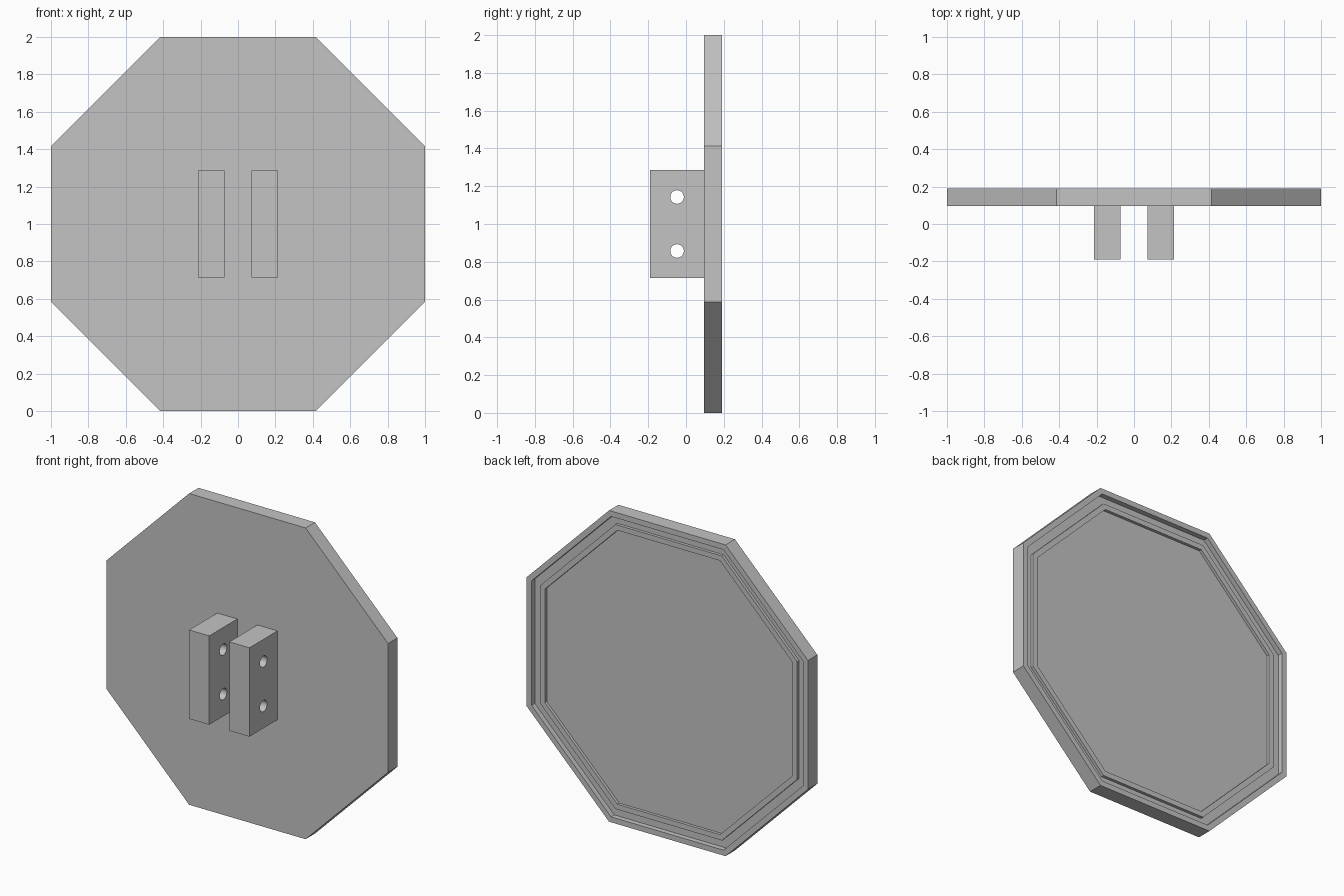
import bpy
import bmesh
from math import cos, sin, pi

old = bpy.data.objects.get("Cube")
if old:
    bpy.data.objects.remove(old)

# Single grey material
grey = bpy.data.materials.new("plain grey")
grey.use_nodes = True
grey.diffuse_color = (0.55, 0.55, 0.55, 1)
grey.node_tree.nodes["Principled BSDF"].inputs["Base Color"].default_value = grey.diffuse_color

SIDES = 8
CENTRE_Z = 1.0
FRONT, BACK = 0.095, 0.19       # plate faces along y
FLOOR = BACK - 0.033            # recessed back floor
RIDGE = FLOOR + 0.019           # top of the inner ridge


def make_object(name, bm):
    bmesh.ops.recalc_face_normals(bm, faces=bm.faces)
    mesh = bpy.data.meshes.new(name)
    bm.to_mesh(mesh)
    bm.free()
    mesh.materials.append(grey)
    obj = bpy.data.objects.new(name, mesh)
    bpy.context.collection.objects.link(obj)
    return obj


def activate(obj):
    bpy.ops.object.select_all(action='DESELECT')
    obj.select_set(True)
    bpy.context.view_layer.objects.active = obj


# Octagonal plate: rings of (distance to flat side, y) lofted front to back
profile = [(1.0, FRONT), (1.0, BACK),
           (0.965, BACK), (0.965, FLOOR),
           (0.914, FLOOR), (0.914, RIDGE),
           (0.88, RIDGE), (0.88, FLOOR)]
bm = bmesh.new()
rings = []
for apothem, y in profile:
    r = apothem / cos(pi / SIDES)
    angles = [(i + 0.5) * 2 * pi / SIDES for i in range(SIDES)]
    rings.append([bm.verts.new((r * cos(a), y, CENTRE_Z + r * sin(a))) for a in angles])
for a, b in zip(rings, rings[1:]):
    for i in range(SIDES):
        j = (i + 1) % SIDES
        bm.faces.new((a[i], a[j], b[j], b[i]))
bm.faces.new(rings[0])
bm.faces.new(rings[-1])
make_object("octagonal_plate", bm)

# Pair of mounting lugs, each with two through holes
LUG = (0.143, 0.285, 0.571)
LUG_Y = FRONT - LUG[1] / 2
for name, side in (("left_lug", 1), ("right_lug", -1)):
    bm = bmesh.new()
    bmesh.ops.create_cube(bm, size=1)
    bmesh.ops.scale(bm, vec=LUG, verts=bm.verts)
    bmesh.ops.translate(bm, vec=(side * LUG[0], LUG_Y, CENTRE_Z), verts=bm.verts)
    lug = make_object(name, bm)
    for dz in (-LUG[0], LUG[0]):
        bpy.ops.mesh.primitive_cylinder_add(
            vertices=32, radius=0.036, depth=0.3, rotation=(0, pi / 2, 0),
            location=(side * LUG[0], LUG_Y, CENTRE_Z + dz))
        cutter = bpy.context.object
        cutter.name = "hole_cutter"
        cutter.hide_render = True
        cutter.data.materials.append(grey)
        cut = lug.modifiers.new("hole", 'BOOLEAN')
        cut.operation = 'DIFFERENCE'
        cut.solver = 'EXACT'
        cut.object = cutter
        activate(lug)
        bpy.ops.object.modifier_apply(modifier=cut.name)
        bpy.data.objects.remove(cutter)
    activate(lug)
    bpy.ops.object.shade_smooth_by_angle()
